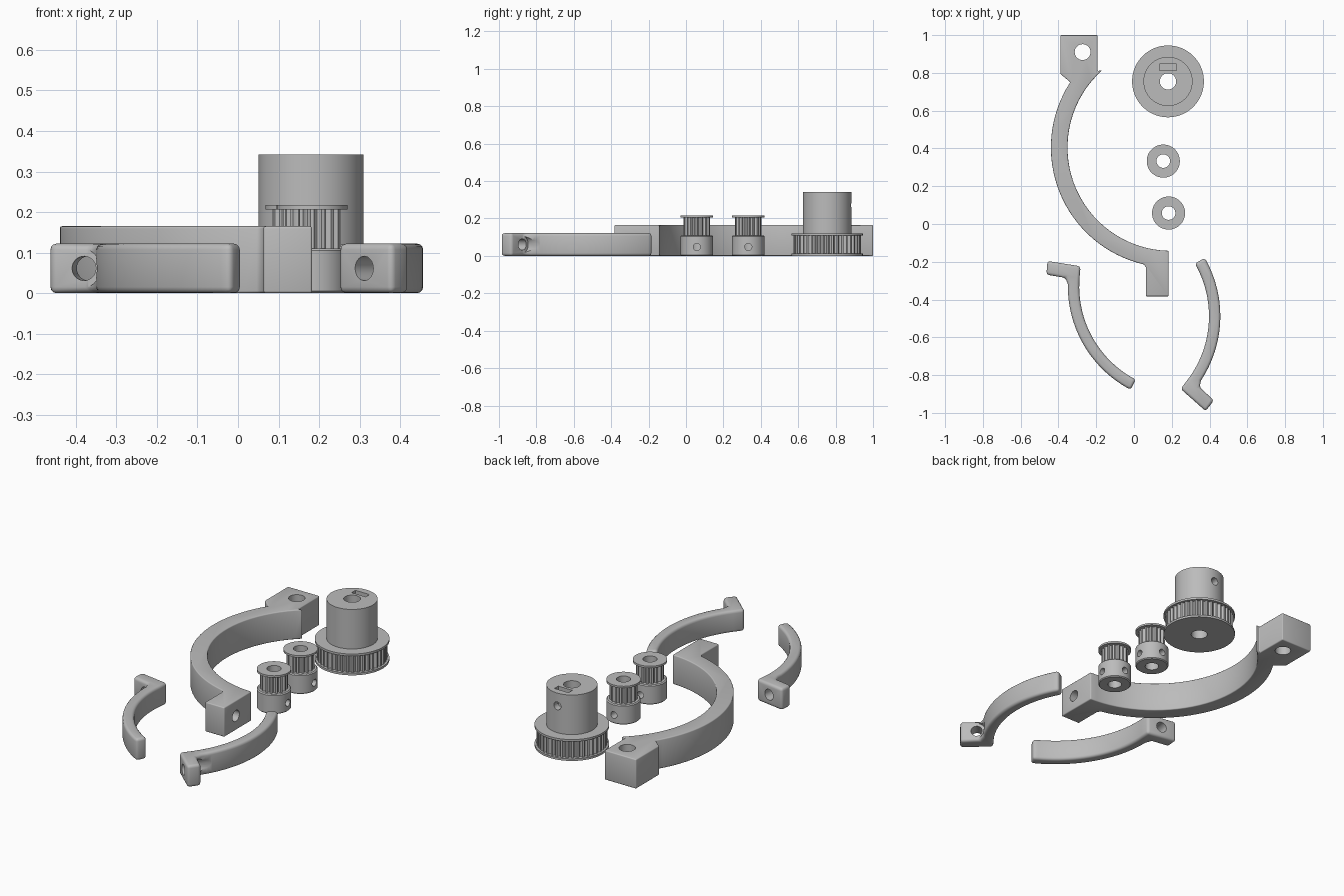
import bpy, bmesh, math
from mathutils import Vector, Matrix

old = bpy.data.objects.get("Cube")
if old:
    bpy.data.objects.remove(old)

grey = bpy.data.materials.new("light grey plastic")
grey.use_nodes = True
COLOUR = (0.5, 0.5, 0.5, 1)
grey.diffuse_color = COLOUR
grey.node_tree.nodes["Principled BSDF"].inputs["Base Color"].default_value = COLOUR


def make_object(name, bm):
    bmesh.ops.recalc_face_normals(bm, faces=bm.faces)
    mesh = bpy.data.meshes.new(name)
    bm.to_mesh(mesh)
    bm.free()
    obj = bpy.data.objects.new(name, mesh)
    bpy.context.collection.objects.link(obj)
    mesh.materials.append(grey)
    return obj


def activate(obj):
    bpy.ops.object.select_all(action='DESELECT')
    obj.select_set(True)
    bpy.context.view_layer.objects.active = obj


def rod(centre, direction, radius, length):
    """Round cutter along a direction."""
    bm = bmesh.new()
    turn = Vector(direction).to_track_quat('Z', 'Y').to_matrix().to_4x4()
    bmesh.ops.create_cone(bm, cap_ends=True, segments=32, radius1=radius, radius2=radius,
                          depth=length, matrix=Matrix.Translation(centre) @ turn)
    return make_object("cutter", bm)


def box(centre, size):
    bm = bmesh.new()
    bmesh.ops.create_cube(bm, size=1, matrix=Matrix.Translation(centre) @ Matrix.Diagonal((*size, 1)))
    return make_object("cutter", bm)


def finish(obj, cutters):
    """Cut the holes, apply everything and shade."""
    for cutter in cutters:
        cutter.hide_render = True
        mod = obj.modifiers.new("cut", 'BOOLEAN')
        mod.operation, mod.solver, mod.object = 'DIFFERENCE', 'EXACT', cutter
    activate(obj)
    for mod in list(obj.modifiers):
        bpy.ops.object.modifier_apply(modifier=mod.name)
    for cutter in cutters:
        bpy.data.objects.remove(cutter)
    bpy.ops.object.shade_smooth_by_angle(angle=math.radians(35))


def arc(radius, start, end, steps, centre=(0, 0)):
    angles = [math.radians(start + (end - start) * i / steps) for i in range(steps + 1)]
    return [(centre[0] + radius * math.cos(a), centre[1] + radius * math.sin(a)) for a in angles]


def rounded_slab(name, outline, height, bevel):
    """Extruded outline with rounded edges."""
    bm = bmesh.new()
    face = bm.faces.new([bm.verts.new((x, y, 0)) for x, y in outline])
    top = bmesh.ops.extrude_face_region(bm, geom=[face])["geom"]
    bmesh.ops.translate(bm, vec=(0, 0, height), verts=[v for v in top if isinstance(v, bmesh.types.BMVert)])
    obj = make_object(name, bm)
    mod = obj.modifiers.new("round", 'BEVEL')
    mod.width, mod.segments = bevel, 3
    mod.limit_method, mod.angle_limit = 'ANGLE', math.radians(35)
    return obj


def pulley(name, centre, teeth, profile):
    """Closed lathe; each profile point is radius, height, groove depth."""
    pattern = (0, 0, 0.8, 1, 0.8, 0)
    n = teeth * len(pattern)
    bm = bmesh.new()
    rings = []
    for r, z, groove in profile:
        ring = []
        for i in range(n):
            a = 2 * math.pi * i / n
            rr = r - groove * pattern[i % len(pattern)]
            ring.append(bm.verts.new((centre[0] + rr * math.cos(a), centre[1] + rr * math.sin(a), z)))
        rings.append(ring)
    for k, ring in enumerate(rings):
        following = rings[(k + 1) % len(rings)]
        for i in range(n):
            j = (i + 1) % n
            bm.faces.new((ring[i], ring[j], following[j], following[i]))
    return make_object(name, bm)


# Large clamp: half ring with a lug at each end
ring_centre = (0.195, 0.405)
outline = [(-0.193, 1.0), (-0.39, 1.0), (-0.39, 0.795)]
outline += arc(0.635, 147, 257, 32, ring_centre)
outline += [(0.063, -0.23), (0.063, -0.383), (0.183, -0.383)]
outline += arc(0.547, 268.7, 131.5, 32, ring_centre)
outline += [(-0.193, 0.81)]
large_clamp = rounded_slab("large_clamp_arm", outline, 0.165, 0.016)
finish(large_clamp, [rod((-0.272, 0.91, 0.08), (0, 0, 1), 0.042, 0.5),
                     rod((0.12, -0.28, 0.08), (1, 0, 0), 0.031, 0.3)])

# Two equal small clamps, each with a screw lug and a head clearance scoop
small_outline = [(-0.55, 0.106), (-0.725, 0.134), (-0.731, 0.062), (-0.63, 0.045)]
small_outline += arc(0.617, 179, 242.5, 24) + arc(0.557, 242.5, 175.4, 24)
for name, centre, turn in (("left_small_clamp", (0.267, -0.33), 0),
                           ("right_small_clamp", (-0.16, -0.488), 147.5)):
    clamp = rounded_slab(name, small_outline, 0.122, 0.015)
    axis = Vector((0.16, 0.987, 0))
    hole = Vector((-0.64, 0.09, 0.061))
    cutters = [rod(hole, axis, 0.03, 0.3), rod(hole - axis * 0.195, axis, 0.046, 0.3)]
    place = Matrix.Translation((*centre, 0)) @ Matrix.Rotation(math.radians(turn), 4, 'Z')
    for part in [clamp] + cutters:
        part.data.transform(place)
    finish(clamp, cutters)

# Large pulley: toothed belt track between flanges, tall hub with nut slot
x, y = 0.18, 0.755
large = pulley("large_pulley", (x, y), 40, [
    (0.043, 0, 0), (0.19, 0, 0), (0.19, 0.012, 0), (0.18, 0.012, 0.012), (0.18, 0.108, 0.012),
    (0.19, 0.108, 0), (0.19, 0.12, 0), (0.13, 0.12, 0), (0.13, 0.342, 0), (0.043, 0.342, 0)])
finish(large, [box((x, y + 0.075, 0.3), (0.088, 0.034, 0.15)),
               rod((x, y + 0.1, 0.27), (0, 1, 0), 0.022, 0.16)])

# Two small pulleys with set screw holes on two sides
for name, (x, y) in (("back_small_pulley", (0.155, 0.333)), ("front_small_pulley", (0.183, 0.058))):
    small = pulley(name, (x, y), 16, [
        (0.036, 0, 0), (0.082, 0, 0), (0.0875, 0.005, 0), (0.0875, 0.105, 0), (0.082, 0.11, 0),
        (0.071, 0.11, 0.011), (0.071, 0.206, 0.011), (0.0875, 0.206, 0), (0.0875, 0.217, 0), (0.036, 0.217, 0)])
    finish(small, [rod((x + 0.08, y, 0.048), (1, 0, 0), 0.019, 0.12),
                   rod((x, y + 0.08, 0.048), (0, 1, 0), 0.019, 0.12)])
